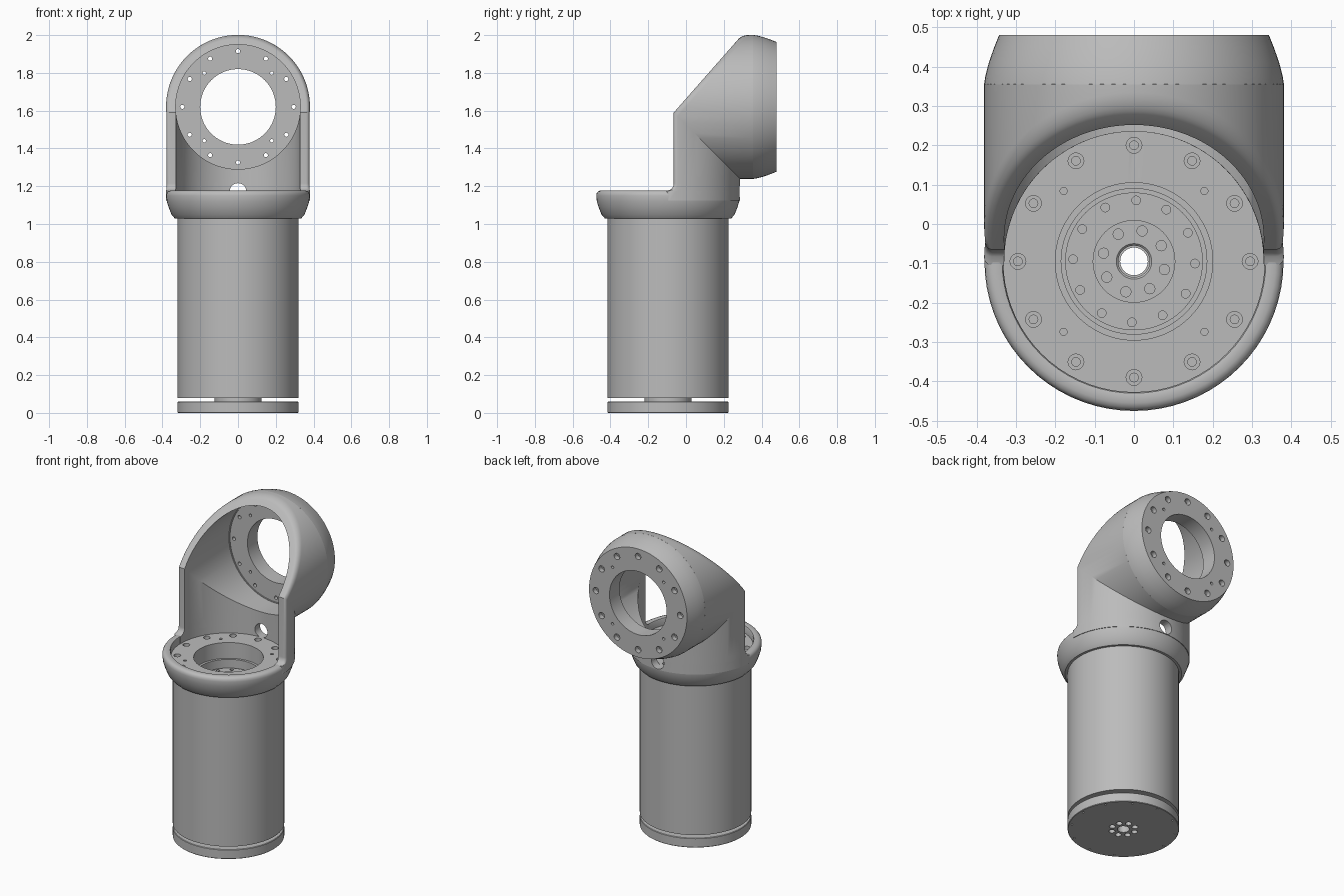
import bpy, bmesh
from math import pi, sin, cos, asin, sqrt, radians
from mathutils import Matrix, Vector

cube = bpy.data.objects.get("Cube")
if cube:
    bpy.data.objects.remove(cube, do_unlink=True)

grey = bpy.data.materials.new("machined_grey")
grey.use_nodes = True
grey.diffuse_color = (0.5, 0.5, 0.5, 1)
grey.node_tree.nodes["Principled BSDF"].inputs["Base Color"].default_value = grey.diffuse_color

AXIS_Y, AXIS_Z = -0.095, 1.62      # vertical bore axis and horizontal bore axis
FRONT = -0.065                     # front plane of the open elbow


def make_object(name, bm):
    bmesh.ops.remove_doubles(bm, verts=bm.verts, dist=0.00002)
    bmesh.ops.recalc_face_normals(bm, faces=bm.faces)
    mesh = bpy.data.meshes.new(name)
    bm.to_mesh(mesh)
    bm.free()
    mesh.materials.append(grey)
    obj = bpy.data.objects.new(name, mesh)
    bpy.context.scene.collection.objects.link(obj)
    return obj


def activate(obj):
    bpy.ops.object.select_all(action='DESELECT')
    obj.select_set(True)
    bpy.context.view_layer.objects.active = obj


def strip(bm, a, b, closed=False):
    """Quads between two rows of points."""
    count = len(a)
    for i in range(count if closed else count - 1):
        j = (i + 1) % count
        bm.faces.new([bm.verts.new(p) for p in (a[i], a[j], b[j], b[i])])


def lathe(name, profile, place, sides=72):
    """Closed profile of (radius, height) turned round the local z axis."""
    bm = bmesh.new()
    rings = [[place @ Vector((r * cos(2 * pi * i / sides), r * sin(2 * pi * i / sides), h))
              for i in range(sides)] for r, h in profile]
    for a, b in zip(rings, rings[1:] + rings[:1]):
        strip(bm, a, b, closed=True)
    return make_object(name, bm)


def drill(target, place, pitch, count, radius, low, high, phase=0.0):
    """Cut a circle of holes along the local z axis."""
    bm = bmesh.new()
    for i in range(count):
        a = radians(phase) + 2 * pi * i / count
        spot = Matrix.Translation((pitch * cos(a), pitch * sin(a), (low + high) / 2))
        bmesh.ops.create_cone(bm, cap_ends=True, segments=20, radius1=radius, radius2=radius,
                              depth=high - low, matrix=place @ spot)
    cutter = make_object("hole_cutter", bm)
    cutter.hide_render = True
    activate(target)
    mod = target.modifiers.new("holes", 'BOOLEAN')
    mod.operation = 'DIFFERENCE'
    mod.solver = 'EXACT'
    mod.object = cutter
    bpy.context.view_layer.update()
    bpy.ops.object.modifier_apply(modifier=mod.name)
    bpy.data.objects.remove(cutter, do_unlink=True)


def spread(start, end, steps):
    return [start + (end - start) * i / steps for i in range(steps + 1)]


# Elbow shell: mitred pipe, open at the front, with a rounded rim
def elbow_layer(R, inset, y_end):
    """Rows of the pipe surface of radius R and the outline of its opening."""
    y_front = FRONT + inset
    rows = []
    for z in [1.125] + spread(1.175, 1.215, 6):
        t = max(0.0, (z - 1.175) / 0.04)
        flare = 0.04 * (1 - sqrt(max(0.0, 1 - (1 - t) ** 2)))
        a0 = asin((y_front - flare - AXIS_Y) / R)
        rows.append([(R * cos(a), AXIS_Y + R * sin(a), z) for a in spread(a0, pi - a0, 36)])
    a0 = asin((y_front - AXIS_Y) / R)
    mitre = [(R * cos(a), AXIS_Y + R * sin(a), AXIS_Z - R * sin(a))
             for a in spread(a0, pi - a0, 36)]
    rows.append(mitre)
    slope = [(R * cos(a), y_front + 0.88 * R * (sin(a0) - sin(a)), AXIS_Z - R * sin(a))
             for a in spread(a0, -pi - a0, 48)[1:-1]]
    ring = mitre + slope[::-1]
    end = [(x, y_end, z) for x, y, z in ring]
    outline = [r[0] for r in rows] + slope + [r[-1] for r in reversed(rows)]
    return rows, ring, end, outline


ROUND = 0.02
outer = elbow_layer(0.381, ROUND, 0.355)
inner = elbow_layer(0.33, 0.0, 0.39)
bm = bmesh.new()
for rows, ring, end, outline in (outer, inner):
    for a, b in zip(rows, rows[1:]):
        strip(bm, a, b)
    strip(bm, ring, end, closed=True)
strip(bm, outer[2], inner[2], closed=True)
rim = [outer[3]]
for t in spread(0, pi / 2, 5)[1:]:
    rim.append(elbow_layer(0.381 - ROUND * (1 - cos(t)), ROUND * (1 - sin(t)), 0.355)[3])
rim.append(inner[3])
for a, b in zip(rim, rim[1:]):
    strip(bm, a, b)
foot_out, foot_in = outer[0][0], inner[0][0]
strip(bm, foot_out[1:-1], foot_in[1:-1])
for side, near in ((0, 1), (-1, -2)):
    corner = [o[side] for o in rim] + [foot_in[near], foot_out[near]]
    bm.faces.new([bm.verts.new(p) for p in corner])
elbow = make_object("elbow_shell", bm)

# Lower collar with a raised rounded lip, and the matching rear flange
upright = Matrix.Translation((0, AXIS_Y, 1.03))
rearward = Matrix.Translation((0, 0.48, AXIS_Z)) @ Matrix.Rotation(pi / 2, 4, 'X')
collar = lathe("lower_collar", [
    (0.2, 0), (0.335, 0), (0.352, 0.02), (0.368, 0.06), (0.377, 0.09), (0.38, 0.12),
    (0.378, 0.133), (0.371, 0.142), (0.36, 0.147), (0.342, 0.147), (0.335, 0.145),
    (0.332, 0.138), (0.332, 0.1), (0.2, 0.1)], upright)
flange = lathe("rear_flange", [
    (0.2, 0), (0.343, 0), (0.355, 0.03), (0.369, 0.07), (0.378, 0.105), (0.381, 0.125),
    (0.34, 0.125), (0.34, 0.1), (0.326, 0.1), (0.326, 0.094), (0.32, 0.094),
    (0.32, 0.1), (0.2, 0.1)], rearward)
for part, place, low, high in ((collar, upright, 0.075, 0.12), (flange, rearward, -0.02, 0.03)):
    drill(part, place, 0.295, 12, 0.02, low, high)
    drill(part, place, 0.295, 12, 0.011, -0.02, 0.12)
    drill(part, place, 0.253, 4, 0.009, -0.02, 0.12, 45)

# Cable hole through the back of the elbow, above the collar floor
cable_hole = Matrix.Translation((0, 0.42, 1.172)) @ Matrix.Rotation(pi / 2, 4, 'X')
for part in (elbow, collar):
    drill(part, cable_hole, 0, 1, 0.044, 0, 0.3)

# Motor body with a recessed output face
ground = Matrix.Translation((0, AXIS_Y, 0))
body = lathe("motor_body", [
    (0.04, 0.08), (0.32, 0.08), (0.32, 1.03), (0.185, 1.03), (0.185, 0.93), (0.175, 0.93),
    (0.175, 0.98), (0.105, 0.98), (0.105, 0.99), (0.045, 0.99), (0.04, 0.985)], ground)
drill(body, ground, 0.155, 12, 0.011, 0.95, 1.0, -2)
drill(body, ground, 0.08, 8, 0.013, 0.95, 1.01, 30)

# Base disc on a narrow hub
base = lathe("base_disc", [
    (0.035, 0), (0.317, 0), (0.32, 0.003), (0.32, 0.057), (0.317, 0.06),
    (0.125, 0.06), (0.125, 0.082), (0.035, 0.082)], ground)
drill(base, ground, 0.07, 8, 0.018, -0.02, 0.03, 30)
drill(base, ground, 0.3, 12, 0.006, -0.02, 0.03)

for part in (elbow, collar, flange, body, base):
    activate(part)
    bpy.ops.object.shade_smooth_by_angle(angle=radians(32))
